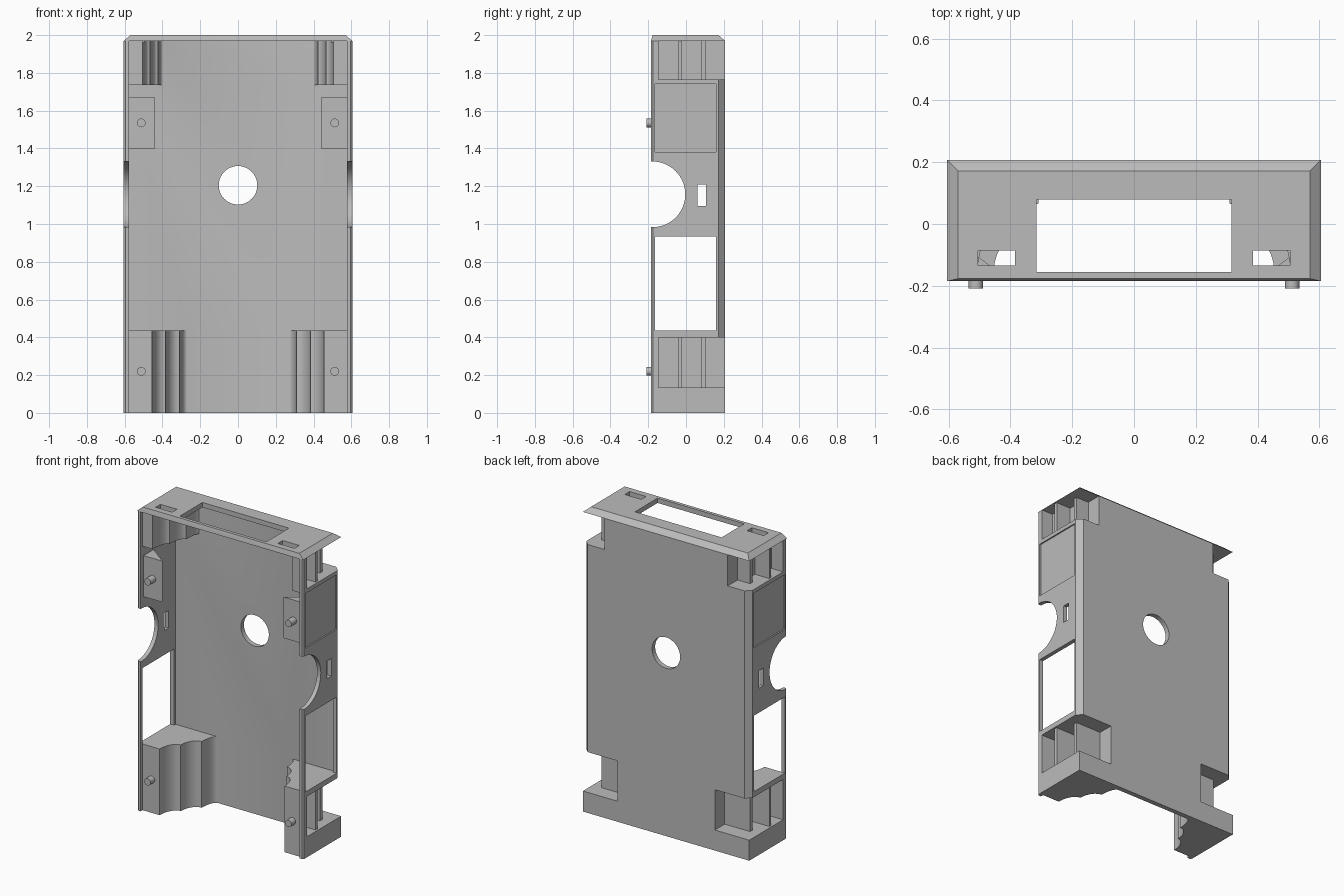
import bpy, bmesh
from math import sin, cos, pi

if "Cube" in bpy.data.objects:
    bpy.data.objects.remove(bpy.data.objects["Cube"], do_unlink=True)

grey = bpy.data.materials.new("plain grey")
grey.use_nodes = True
grey.diffuse_color = (0.5, 0.5, 0.5, 1)
grey.node_tree.nodes["Principled BSDF"].inputs["Base Color"].default_value = (0.5, 0.5, 0.5, 1)

W, FRONT, BACK = 0.605, -0.185, 0.207   # half width, front and back planes
INNER, PLATE = 0.578, 0.175             # inside of side walls and back plate


def prism(name, pts, z0, z1):
    """Closed outline in x, y extruded along z."""
    bm = bmesh.new()
    base = bm.faces.new([bm.verts.new((x, y, z0)) for x, y in pts])
    top = bmesh.ops.extrude_face_region(bm, geom=[base])["geom"]
    for v in top:
        if isinstance(v, bmesh.types.BMVert):
            v.co.z = z1
    bmesh.ops.recalc_face_normals(bm, faces=bm.faces)
    me = bpy.data.meshes.new(name)
    bm.to_mesh(me)
    bm.free()
    me.materials.append(grey)
    ob = bpy.data.objects.new(name, me)
    bpy.context.collection.objects.link(ob)
    return ob


def box(name, x0, x1, y0, y1, z0, z1):
    return prism(name, [(x0, y0), (x1, y0), (x1, y1), (x0, y1)], z0, z1)


def rod(name, r, depth, loc, rot, n=48):
    bpy.ops.mesh.primitive_cylinder_add(vertices=n, radius=r, depth=depth,
                                        location=loc, rotation=rot)
    ob = bpy.context.object
    ob.name = name
    ob.data.materials.append(grey)
    return ob


def combine(tool, op="DIFFERENCE"):
    """Apply a boolean to the case and discard the tool."""
    mod = case.modifiers.new("bool", "BOOLEAN")
    mod.operation, mod.object, mod.solver = op, tool, "EXACT"
    bpy.context.view_layer.objects.active = case
    bpy.ops.object.modifier_apply(modifier=mod.name)
    bpy.data.objects.remove(tool, do_unlink=True)


# Outer block with a bevelled lid
case = box("case", -W, W, FRONT, BACK, 0, 1.97)
bm = bmesh.new()
bm.from_mesh(case.data)
lid = max(bm.faces, key=lambda f: f.calc_center_median().z)
for v in bmesh.ops.extrude_discrete_faces(bm, faces=[lid])["faces"][0].verts:
    v.co.z = 2.0
    v.co.x *= 0.57 / W
    v.co.y += 0.008 if v.co.y < 0 else -0.035
bm.to_mesh(case.data)
bm.free()

# Hollow interior, open at front and bottom
combine(box("cavity", -INNER, INNER, -1, PLATE, -1, 1.968))


def scoop(a, b, n=8):
    """Quarter curve leaving a along +y and arriving at b sideways."""
    return [(b[0] + (a[0] - b[0]) * cos(t * pi / 2 / n),
             a[1] + (b[1] - a[1]) * sin(t * pi / 2 / n)) for t in range(n + 1)]


# Corner blocks: scale across, block range, pocket range
CORNERS = [(1.0, 0, 0.435, 0.135, 0.4), (0.58, 1.735, 1.975, 1.765, 1.97)]
STEPS = [(0.455, -0.165), (0.385, -0.045), (0.31, 0.065), (0.27, PLATE)]
CELLS = [(0.48, -0.145, -0.04), (0.42, -0.02, 0.08), (0.355, 0.105, 0.5)]

for s in (-1, 1):
    for k, b0, b1, p0, p1 in CORNERS:
        def fit(x):
            return s * (INNER - (INNER - x) * k)
        wave = [(0.59, STEPS[0][1])]
        for a, b in zip(STEPS, STEPS[1:]):
            wave += scoop(a, b)[0 if a == STEPS[0] else 1:]
        wave += [(0.27, 0.19), (0.59, 0.19)]
        combine(prism("wave_block", [(fit(x), y) for x, y in wave], b0, b1), "UNION")
        # Pocket cells leave thin ribs between them
        for x, y0, y1 in CELLS:
            combine(box("pocket", fit(x), s, y0, y1, p0, p1))
        combine(box("rib_trim", s * 0.54, s, 0.06, 0.12, p0, p1))
        combine(box("rib_trim", s * 0.592, s, -0.06, 0.0, p0, p1))

    # Triangular gusset that carries the upper peg
    combine(prism("gusset", [(s * 0.44, -0.155), (s * 0.59, -0.155), (s * 0.59, -0.05),
                             (s * INNER, -0.05)], 1.4, 1.67), "UNION")
    # Edge chamfers at the back and front
    combine(prism("back_chamfer", [(s * 0.57, BACK), (s * 0.65, BACK - 0.08),
                                   (s * 0.65, BACK + 0.05), (s * 0.57, BACK + 0.05)], 0.4, 1.765))
    combine(prism("front_chamfer", [(s * (W - 0.009), FRONT), (s * (W + 0.02), FRONT + 0.029),
                                    (s * (W + 0.02), FRONT - 0.02),
                                    (s * (W - 0.009), FRONT - 0.02)], -0.1, 1.97))
    # Side window, slot and shallow panel
    combine(box("window", s * 0.5, s, -0.165, 0.16, 0.435, 0.935))
    combine(box("side_slot", s * 0.5, s, 0.06, 0.105, 1.095, 1.21))
    combine(box("panel", s * (W - 0.009), s, -0.165, 0.16, 1.38, 1.74))
    # Lid slot
    combine(box("lid_slot", s * 0.385, s * 0.505, -0.135, -0.085, 1.962, 2.1))

# Lid opening, thumb notches and the round hole in the back
combine(box("lid_opening", -0.315, 0.315, -0.155, 0.08, 1.9, 2.1))
combine(rod("notch", 0.174, 3, (0, -0.178, 1.157), (0, pi / 2, 0), 64))
combine(rod("round_hole", 0.102, 0.4, (0, 0.2, 1.205), (pi / 2, 0, 0), 64))

# Locating pegs
pegs = [rod("peg", 0.023, 0.06, (x, -0.179, z), (pi / 2, 0, 0), 24)
        for x in (-0.512, 0.512) for z in (0.22, 1.535)]

bpy.ops.object.select_all(action="DESELECT")
for ob in [case] + pegs:
    ob.select_set(True)
bpy.context.view_layer.objects.active = case
bpy.ops.object.shade_smooth_by_angle(angle=pi / 6)
